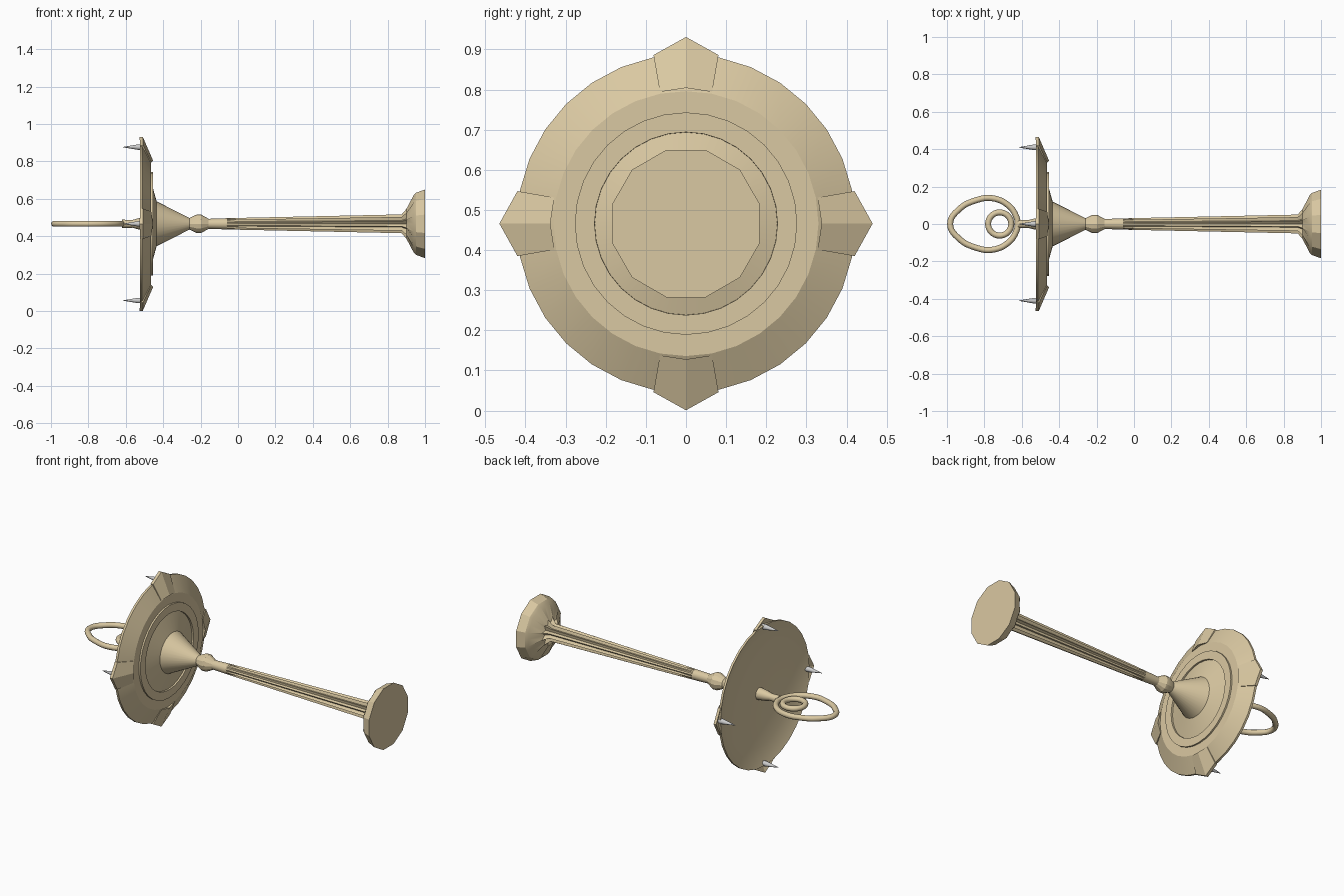
import bpy, bmesh, math

if "Cube" in bpy.data.objects:
    bpy.data.objects.remove(bpy.data.objects["Cube"])

ZC = 0.466  # height of the long axis


def material(name, rgb):
    m = bpy.data.materials.new(name)
    m.diffuse_color = (*rgb, 1)
    m.use_nodes = True
    m.node_tree.nodes["Principled BSDF"].inputs["Base Color"].default_value = m.diffuse_color
    return m


BRASS = material("brass", (0.70, 0.58, 0.36))
STEEL = material("pale_steel", (0.75, 0.75, 0.73))


def finish(name, bm, mat, angle=25):
    bmesh.ops.remove_doubles(bm, verts=bm.verts, dist=1e-5)
    bmesh.ops.recalc_face_normals(bm, faces=bm.faces)
    me = bpy.data.meshes.new(name)
    bm.to_mesh(me)
    bm.free()
    ob = bpy.data.objects.new(name, me)
    bpy.context.collection.objects.link(ob)
    me.materials.append(mat)
    bpy.ops.object.select_all(action='DESELECT')
    bpy.context.view_layer.objects.active = ob
    ob.select_set(True)
    bpy.ops.object.shade_smooth_by_angle(angle=math.radians(angle))
    return ob


def turned(name, profile, n, mat=BRASS, phase=0.0, y=0.0, z=ZC, angle=25):
    """Turn (x, radius[, groove radius]) points around the x axis."""
    bm = bmesh.new()
    rings = []
    for p in profile:
        ring = []
        for i in range(n):
            r = p[1] if i % 2 == 0 else p[-1] if len(p) == 3 else p[1]
            a = phase + 2 * math.pi * i / n
            ring.append(bm.verts.new((p[0], y + r * math.cos(a), z + r * math.sin(a))))
        rings.append(ring)
    for a, b in zip(rings, rings[1:]):
        for i in range(n):
            j = (i + 1) % n
            bm.faces.new((a[i], a[j], b[j], b[i]))
    bm.faces.new(rings[0])
    bm.faces.new(rings[-1])
    return finish(name, bm, mat, angle)


# fluted shaft spreading into the twelve-sided foot
k = math.cos(math.pi / 12)
turned("fluted_shaft_and_foot", [
    (-0.18, 0.026, 0.026), (-0.06, 0.030, 0.030), (0.02, 0.033, 0.025),
    (0.875, 0.052, 0.036), (0.90, 0.082, 0.055), (0.94, 0.160, 0.150),
    (0.952, 0.172, 0.172 * k), (1.0, 0.190, 0.190 * k)], 24, phase=math.pi / 12)

# knob between shaft and dish
turned("knob", [(-0.27, 0.026), (-0.222, 0.049), (-0.197, 0.049), (-0.155, 0.026)], 12)

# dish with cone, raised ring and flared rim
turned("dish", [
    (-0.25, 0.026), (-0.435, 0.12), (-0.465, 0.2275), (-0.455, 0.228),
    (-0.455, 0.277), (-0.465, 0.277), (-0.465, 0.33), (-0.512, 0.422),
    (-0.525, 0.422), (-0.487, 0.322), (-0.487, 0.02)], 32)

# four pointed spouts with a centre ridge, each with a pin
for i in range(4):
    a = i * math.pi / 2
    c, s = math.cos(a), math.sin(a)
    bm = bmesh.new()
    # x, distance from axis, sideways offset
    top = [(-0.464, 0.328, -0.065), (-0.454, 0.338, 0), (-0.464, 0.328, 0.065),
           (-0.507, 0.420, 0.081), (-0.509, 0.465, 0), (-0.507, 0.420, -0.081)]
    up = [bm.verts.new((x, r * c - w * s, ZC + r * s + w * c)) for x, r, w in top]
    lo = [bm.verts.new((x - 0.017, r * c - w * s, ZC + r * s + w * c)) for x, r, w in top]
    for v in (up, lo):
        bm.faces.new((v[0], v[1], v[4], v[5]))
        bm.faces.new((v[1], v[2], v[3], v[4]))
    for j in range(6):
        m = (j + 1) % 6
        bm.faces.new((up[j], up[m], lo[m], lo[j]))
    finish(f"spout_{i + 1}", bm, BRASS, 10)
    turned(f"pin_{i + 1}", [(-0.50, 0.016), (-0.535, 0.015), (-0.615, 0.001)], 10, STEEL,
           y=0.41 * c, z=ZC + 0.41 * s, angle=40)

# stem behind the dish that carries the handle
turned("handle_stem", [(-0.48, 0.036), (-0.53, 0.030), (-0.565, 0.021), (-0.62, 0.022)], 16)

# teardrop handle loop
half = [(-0.93, 0.083), (-0.85, 0.125), (-0.76, 0.138), (-0.67, 0.098), (-0.628, 0.035)]
path = ([(-0.983, 0)] + half + [(-0.622, 0)] + [(x, -y) for x, y in reversed(half)])
cu = bpy.data.curves.new("handle_loop", 'CURVE')
cu.dimensions = '3D'
cu.bevel_depth = 0.016
cu.bevel_resolution = 3
sp = cu.splines.new('BEZIER')
sp.bezier_points.add(len(path) - 1)
for p, (x, y) in zip(sp.bezier_points, path):
    p.co = (x, y, ZC)
    p.handle_left_type = p.handle_right_type = 'AUTO'
sp.use_cyclic_u = True
sp.resolution_u = 6
cu.materials.append(BRASS)
bpy.context.collection.objects.link(bpy.data.objects.new("handle_loop", cu))

# small inner ring
bpy.ops.mesh.primitive_torus_add(location=(-0.718, 0, ZC), major_radius=0.062,
                                 minor_radius=0.016, major_segments=32, minor_segments=10)
ring = bpy.context.object
ring.name = "inner_ring"
ring.data.materials.append(BRASS)
bpy.ops.object.shade_smooth()
